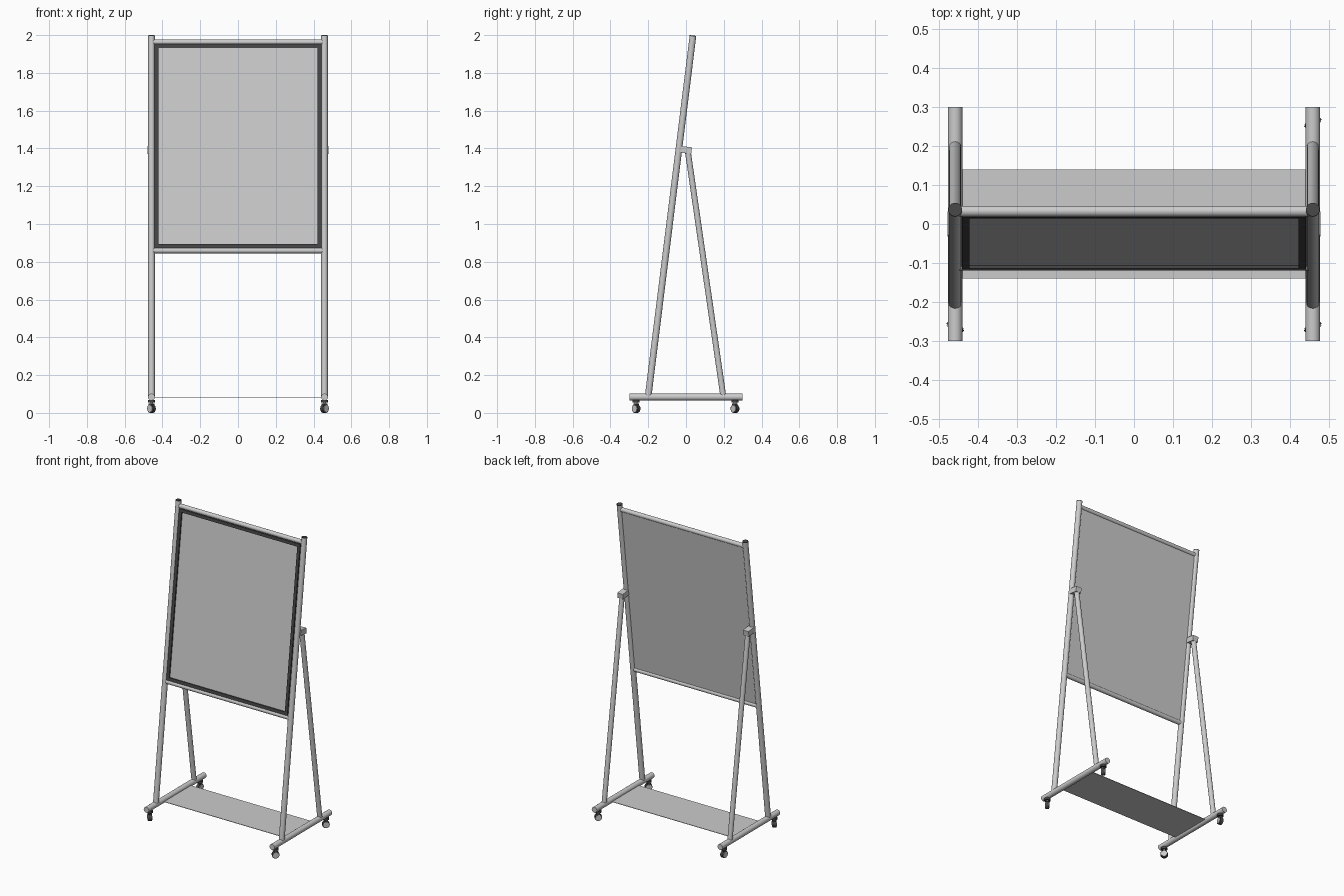
import bpy, math
from mathutils import Vector, Matrix

cube = bpy.data.objects.get("Cube")
if cube:
    bpy.data.objects.remove(cube, do_unlink=True)


def material(name, value):
    m = bpy.data.materials.new(name)
    m.use_nodes = True
    colour = (value, value, value, 1)
    m.diffuse_color = colour
    m.node_tree.nodes["Principled BSDF"].inputs["Base Color"].default_value = colour
    return m


GREY = material("light grey", 0.6)
DARK = material("dark grey", 0.06)


def tube(name, a, b, radius, mat=GREY, sides=24):
    """Solid round bar between two points."""
    a, b = Vector(a), Vector(b)
    bpy.ops.mesh.primitive_cylinder_add(vertices=sides, radius=radius, depth=(b - a).length)
    ob = bpy.context.object
    ob.name = name
    ob.matrix_world = Matrix.Translation((a + b) / 2) @ (b - a).to_track_quat("Z", "Y").to_matrix().to_4x4()
    ob.data.materials.append(mat)
    bpy.ops.object.shade_smooth_by_angle(angle=math.radians(40))
    return ob


def box(name, centre, size, mat=GREY, tilt=0):
    bpy.ops.mesh.primitive_cube_add(size=1, location=centre, rotation=(tilt, 0, 0))
    ob = bpy.context.object
    ob.name = name
    ob.scale = size
    ob.data.materials.append(mat)
    return ob


# Line followed by the leaning posts and the board
FOOT, TOP = Vector((0, -0.2, 0.09)), Vector((0, 0.037, 1.998))
LEAN = (TOP - FOOT).normalized()
TILT = -math.atan2(LEAN.y, LEAN.z)
FORWARD = Vector((0, -LEAN.z, LEAN.y))


def on_post(z, x=0, out=0):
    p = FOOT + LEAN * ((z - FOOT.z) / LEAN.z) + FORWARD * out
    return p + Vector((x, 0, 0))


def caster(name, x, y, yaw):
    axle = Vector((math.cos(yaw), math.sin(yaw), 0))
    hub = Vector((x, y, 0.0225))
    up = Vector((0, 0, 1))
    tube(name + "_mount", (x, y, 0.054), (x, y, 0.068), 0.019, DARK)
    tube(name + "_stem", (x, y, 0.04), (x, y, 0.056), 0.008, GREY, 12)
    tube(name + "_wheel", hub - axle * 0.010, hub + axle * 0.010, 0.0225, DARK)
    for i, s in enumerate((-1, 1)):
        tube(f"{name}_hub_{i}", hub + axle * s * 0.009, hub + axle * s * 0.013, 0.018, GREY)
    fork = box(name + "_fork", hub + up * 0.021, (0.022, 0.02, 0.012), DARK)
    fork.rotation_euler.z = yaw


# Side frames: base bar, leaning post, rear leg, clamp
X = 0.458
for side, s in (("right", -1), ("left", 1)):
    x = s * X
    tube(side + "_base_bar", (x, -0.3, 0.084), (x, 0.3, 0.084), 0.0185)
    tube(side + "_post", on_post(FOOT.z, x), on_post(1.994, x), 0.0175)
    tube(side + "_post_cap", on_post(1.993, x), on_post(TOP.z, x), 0.0175, DARK)
    tube(side + "_rear_leg", (x, 0.197, 0.09), (x, 0.009, 1.39), 0.0155)
    box(side + "_clamp", (x, 0.0, 1.392), (0.04, 0.06, 0.035), GREY, TILT)

# Casters swivelled to different directions
for name, x, y, yaw in (("front_right_caster", -X, -0.264, 45),
                        ("front_left_caster", X, -0.264, -45),
                        ("back_right_caster", -X, 0.259, -10),
                        ("back_left_caster", X, 0.259, -45)):
    caster(name, x, y, math.radians(yaw))

# Cross rails and shelf
for name, z in (("top_rail", 1.963), ("bottom_rail", 0.859)):
    tube(name, on_post(z, -X), on_post(z, X), 0.014)
box("shelf", (0, 0, 0.081), (0.89, 0.28, 0.003))

# Board with a dark raised border on its front
LOW, HIGH = 0.872, 1.95
MID = (LOW + HIGH) / 2
HEIGHT = (HIGH - LOW) / LEAN.z
box("board", on_post(MID), (0.89, 0.012, HEIGHT + 0.01), GREY, TILT)
EDGE = 0.02
for side, s in (("right", -1), ("left", 1)):
    box(side + "_border", on_post(MID, s * 0.431, 0.009), (EDGE, 0.01, HEIGHT), DARK, TILT)
for name, z in (("top_border", HIGH - EDGE / 2), ("bottom_border", LOW + EDGE / 2)):
    box(name, on_post(z, 0, 0.009), (0.845, 0.01, EDGE), DARK, TILT)
